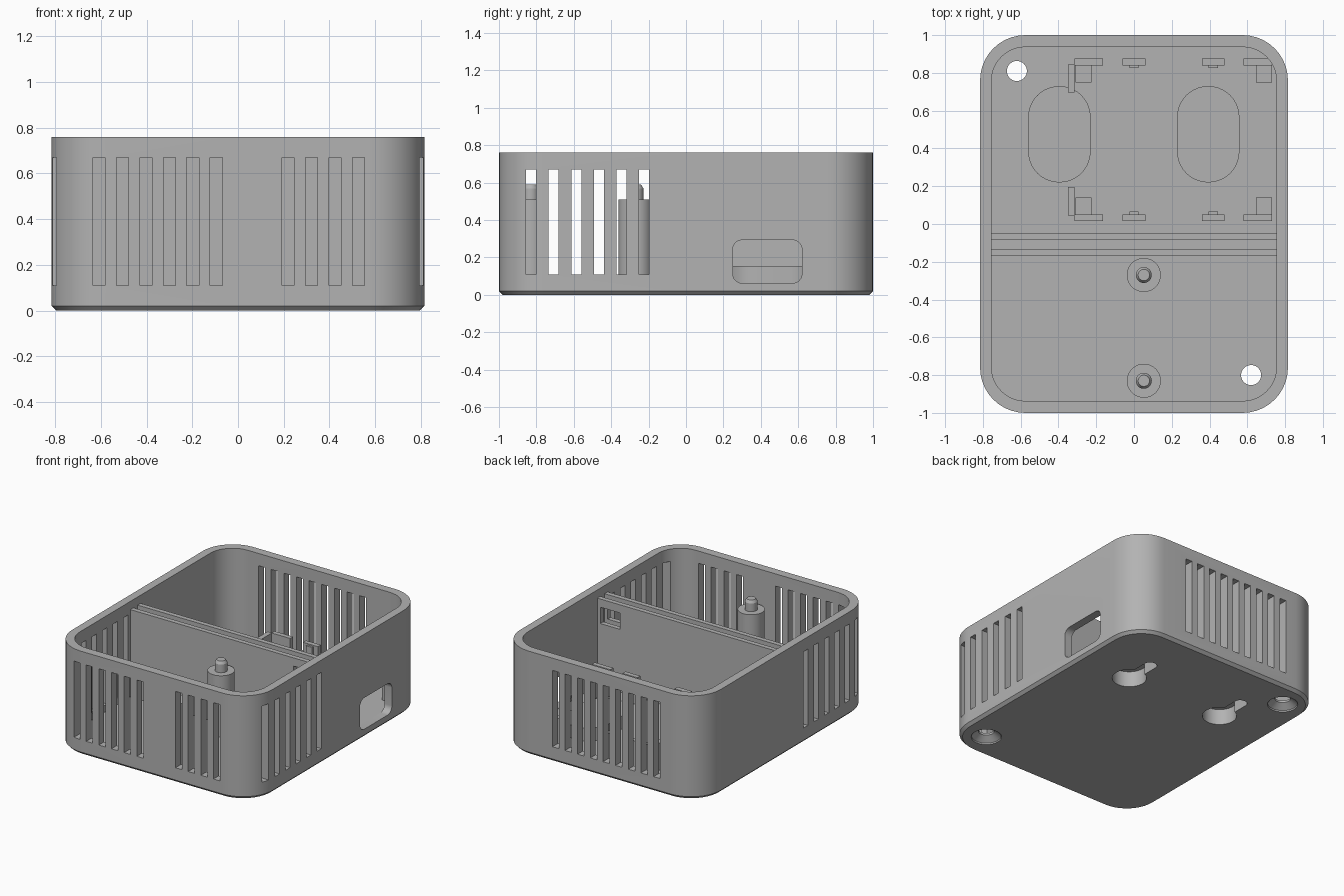
import bpy, bmesh, math

cube = bpy.data.objects.get("Cube")
if cube:
    bpy.data.objects.remove(cube)

grey = bpy.data.materials.new("grey plastic")
grey.use_nodes = True
COLOR = (0.45, 0.45, 0.45, 1)
grey.diffuse_color = COLOR
grey.node_tree.nodes["Principled BSDF"].inputs["Base Color"].default_value = COLOR

FLOOR = 0.06
WALL_X, WALL_Y = 0.755, 0.937


def rounded(cx, cy, hx, hy, r, n=10):
    """Counter-clockwise outline of a rounded rectangle."""
    pts = []
    for k, (sx, sy) in enumerate(((1, 1), (-1, 1), (-1, -1), (1, -1))):
        for i in range(n + 1):
            a = math.pi / 2 * (k + i / n)
            pts.append((cx + sx * (hx - r) + r * math.cos(a),
                        cy + sy * (hy - r) + r * math.sin(a)))
    return pts


def finish(name, bm):
    bmesh.ops.remove_doubles(bm, verts=bm.verts[:], dist=0.0001)
    bmesh.ops.recalc_face_normals(bm, faces=bm.faces[:])
    mesh = bpy.data.meshes.new(name)
    bm.to_mesh(mesh)
    bm.free()
    mesh.materials.append(grey)
    obj = bpy.data.objects.new(name, mesh)
    bpy.context.collection.objects.link(obj)
    return obj


def loft(name, layers):
    """Skin a stack of (outline, z) layers and cap both ends."""
    bm = bmesh.new()
    rings = [[bm.verts.new((x, y, z)) for x, y in pts] for pts, z in layers]
    for low, high in zip(rings, rings[1:]):
        for i in range(len(low)):
            j = (i + 1) % len(low)
            bm.faces.new((low[i], low[j], high[j], high[i]))
    bm.faces.new(rings[0][::-1])
    bm.faces.new(rings[-1])
    return finish(name, bm)


def disc(x, y, r):
    return rounded(x, y, r, r, r)


def boxes(name, spans):
    """One mesh made of separate boxes given as (x0, x1, y0, y1, z0, z1)."""
    bm = bmesh.new()
    for x0, x1, y0, y1, z0, z1 in spans:
        verts = bmesh.ops.create_cube(bm, size=1)["verts"]
        for v in verts:
            v.co = (x1 if v.co.x > 0 else x0, y1 if v.co.y > 0 else y0,
                    z1 if v.co.z > 0 else z0)
    return finish(name, bm)


def activate(obj):
    bpy.ops.object.select_all(action="DESELECT")
    obj.select_set(True)
    bpy.context.view_layer.objects.active = obj


def cut(obj, *cutters):
    for cutter in cutters:
        cutter.hide_render = True
        activate(obj)
        mod = obj.modifiers.new("cut", "BOOLEAN")
        mod.operation, mod.solver, mod.object = "DIFFERENCE", "EXACT", cutter
        bpy.ops.object.modifier_apply(modifier=mod.name)
        bpy.data.objects.remove(cutter)


def smooth(obj):
    activate(obj)
    bpy.ops.object.shade_smooth_by_angle(angle=math.radians(30))


# Open case with chamfered foot
outer = rounded(0, 0, 0.815, 1, 0.24)
inner = rounded(0, 0, WALL_X, WALL_Y, 0.18)
case = loft("case", [(rounded(0, 0, 0.795, 0.98, 0.22), 0), (outer, 0.02),
                     (outer, 0.76), (inner, 0.76), (inner, FLOOR)])

# Ventilation slots
Z = (0.11, 0.67)
PITCH, WIDTH = 0.1027, 0.053
front_starts = [-0.635 + PITCH * i for i in range(6)] + [0.193 + PITCH * i for i in range(4)]
back_starts = [-0.49 + PITCH * i for i in range(9)]
side_starts = [-0.855 + 0.121 * i for i in range(6)]
vents = [(x, x + WIDTH, -1.1, -0.85, *Z) for x in front_starts]
vents += [(x, x + WIDTH, 0.85, 1.1, *Z) for x in back_starts]
for x0, x1 in ((-0.9, -0.7), (0.7, 0.9)):
    vents += [(x0, x1, y, y + WIDTH, *Z) for y in side_starts]
cut(case, boxes("vent_cutter", vents))

# Rounded port in the side wall
port = loft("port_cutter", [(rounded(0, 0, 0.115, 0.185, 0.05), -0.1),
                            (rounded(0, 0, 0.115, 0.185, 0.05), 0.1)])
port.rotation_euler = (0, math.pi / 2, 0)
port.location = (0.8, 0.435, 0.178)
bpy.context.view_layer.update()
cut(case, port)

# Countersunk screw holes
for x, y in ((-0.62, 0.81), (0.62, -0.8)):
    cut(case, loft("screw_cutter", [(disc(x, y, 0.105), -0.02), (disc(x, y, 0.1), 0.01),
                                    (disc(x, y, 0.053), 0.045), (disc(x, y, 0.053), 0.1)]))


# Keyhole hangers: raised pads with a blind keyhole from below
def keyhole(x):
    hole, slot = disc(x, 0.42, 0.115), rounded(x, 0.55, 0.045, 0.13, 0.04)
    return [loft("keyhole_cutter", [(pts, -0.05), (pts, 0.115)]) for pts in (hole, slot)]


for side, x in (("right", -0.395), ("left", 0.393)):
    pad = rounded(x, 0.475, 0.165, 0.255, 0.164)
    hanger = loft(side + "_hanger_pad", [(pad, 0.03), (pad, 0.155)])
    cut(hanger, *keyhole(x))
    cut(case, *keyhole(x))
    smooth(hanger)
smooth(case)

# Divider: two parallel walls with a groove and a cable opening
for name, y0, y1 in (("back_divider", -0.085, -0.05), ("front_divider", -0.17, -0.135)):
    wall = boxes(name, [(-0.765, 0.765, y0, y1, 0.05, 0.70)])
    cut(wall, boxes("opening_cutter", [(0.57, 0.73, y0 - 0.1, y1 + 0.1, 0.52, 0.64)]))

# Sensor posts with locating pins
for name, y in (("front_post", -0.83), ("rear_post", -0.27)):
    x = 0.052
    smooth(loft(name, [(disc(x, y, 0.09), 0.05), (disc(x, y, 0.09), 0.51),
                       (disc(x, y, 0.042), 0.51), (disc(x, y, 0.042), 0.57),
                       (disc(x, y, 0.03), 0.59)]))

# Circuit board mounts, mirrored front to back
MID, BOTTOM = 0.445, 0.05
for name, s in (("back", 1), ("front", -1)):
    def row(x0, x1, near, far, top):
        y0, y1 = sorted((MID + s * near, MID + s * far))
        return (x0, x1, y0, y1, BOTTOM, top)
    boxes(name + "_board_clips",
          [row(x0, x1, 0.395, 0.43, 0.26) for x0, x1 in
           ((-0.315, -0.165), (-0.06, 0.06), (0.36, 0.48), (0.58, 0.73))]
          + [row(-0.35, -0.315, 0.25, 0.4, 0.26)])
    boxes(name + "_board_rests",
          [row(x0, x0 + 0.085, 0.305, 0.396, 0.19) for x0 in (-0.31, 0.645)])
    for x in (0, 0.42):
        boxes(name + "_clip_nub", [row(x - 0.025, x + 0.025, 0.38, 0.396, 0.25)])
